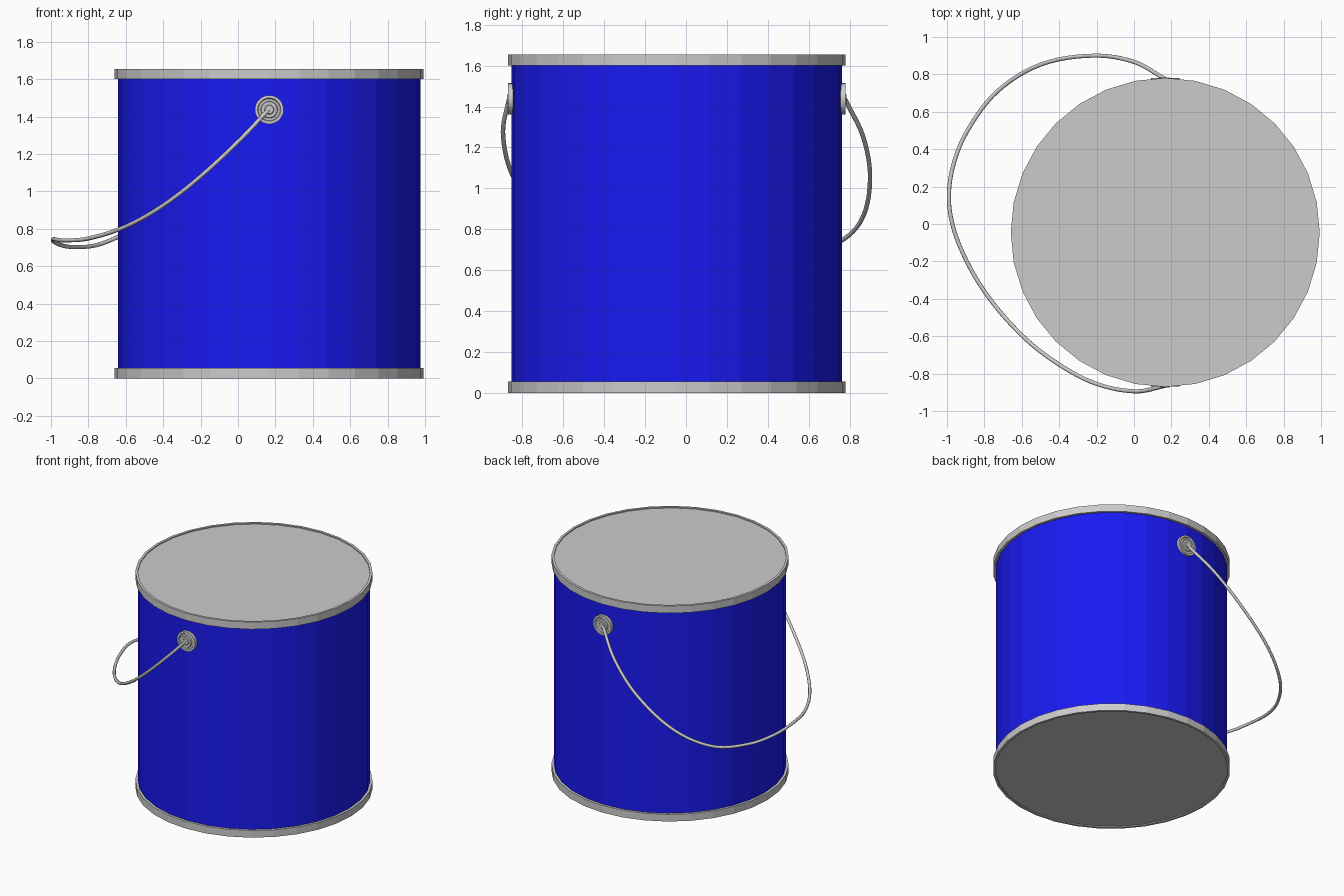
import bpy, bmesh
from math import sin, cos, pi
from mathutils import Matrix, Vector

if "Cube" in bpy.data.objects:
    bpy.data.objects.remove(bpy.data.objects["Cube"])

CX, CY = 0.167, -0.045      # axis of the can
H, R, RIM = 1.655, 0.808, 0.826
PIN_Z = 1.437

blue = bpy.data.materials.new("blue_paint")
blue.diffuse_color = (0.01, 0.01, 0.9, 1)
blue.use_nodes = True
blue.node_tree.nodes["Principled BSDF"].inputs["Base Color"].default_value = blue.diffuse_color


def lathe(name, profile, sides, matrix, closed=False, smooth=False):
    """Revolve (radius, height) points about z; radius 0 becomes a pole."""
    bm = bmesh.new()
    rings = []
    for r, z in profile:
        if r == 0:
            rings.append([bm.verts.new((0, 0, z))] * sides)
        else:
            rings.append([bm.verts.new((r * cos(2 * pi * i / sides), r * sin(2 * pi * i / sides), z))
                          for i in range(sides)])
    pairs = list(zip(rings, rings[1:]))
    if closed:
        pairs.append((rings[-1], rings[0]))
    for a, b in pairs:
        for i in range(sides):
            j = (i + 1) % sides
            quad = list(dict.fromkeys((a[i], a[j], b[j], b[i])))
            bm.faces.new(quad)
    bmesh.ops.recalc_face_normals(bm, faces=bm.faces)
    bm.transform(matrix)
    me = bpy.data.meshes.new(name)
    bm.to_mesh(me)
    bm.free()
    ob = bpy.data.objects.new(name, me)
    bpy.context.collection.objects.link(ob)
    if smooth:
        bpy.ops.object.select_all(action='DESELECT')
        bpy.context.view_layer.objects.active = ob
        ob.select_set(True)
        bpy.ops.object.shade_smooth_by_angle()
    return ob


# Blue wall with its end panels just inside the rims
base = Matrix.Translation((CX, CY, 0))
body = lathe("can_body", [(R, 0.03), (R, H - 0.03)], 32, base)
body.data.materials.append(blue)
lathe("lid", [(0, H - 0.008), (R + 0.006, H - 0.008)], 32, base)
bottom = lathe("bottom_panel", [(0, 0.008), (R + 0.006, 0.008)], 32, base)
bottom.data.flip_normals()

# Metal rims top and bottom
for name, z in (("bottom_rim", 0), ("top_rim", H - 0.055)):
    lathe(name, [(R, z), (RIM, z), (RIM, z + 0.055), (R, z + 0.055)], 32, base, closed=True)

# Handle bosses: stepped discs on front and back
boss = [(0, -0.02), (0.077, -0.02), (0.077, 0.017), (0.062, 0.017), (0.058, 0.010),
        (0.046, 0.010), (0.042, 0.017), (0.026, 0.017), (0.022, 0.021), (0, 0.021)]
for name, s in (("front_boss", -1), ("back_boss", 1)):
    m = Matrix.Translation((CX, CY + s * R, PIN_Z)) @ Matrix.Rotation(-s * pi / 2, 4, 'X')
    lathe(name, boss, 32, m, smooth=True)

# Wire handle swept along a smooth spline from front boss to back boss
path = [(0.167, -0.865, 1.44), (0.01, -0.895, 1.275), (-0.2, -0.855, 1.08), (-0.4, -0.752, 0.925),
        (-0.6, -0.595, 0.812), (-0.8, -0.36, 0.748), (-0.935, -0.11, 0.738), (-0.988, 0.1, 0.744),
        (-0.97, 0.3, 0.722), (-0.89, 0.5, 0.703), (-0.73, 0.71, 0.72), (-0.5, 0.852, 0.835),
        (-0.22, 0.9, 1.04), (0.0, 0.867, 1.25), (0.167, 0.775, 1.44)]
cu = bpy.data.curves.new("wire_handle", 'CURVE')
cu.dimensions = '3D'
cu.bevel_depth = 0.011
cu.bevel_resolution = 3
cu.resolution_u = 6
cu.use_fill_caps = True
sp = cu.splines.new('BEZIER')
sp.bezier_points.add(len(path) - 1)
pts = [Vector(p) for p in path]
for i, bp in enumerate(sp.bezier_points):
    a, b = pts[max(i - 1, 0)], pts[min(i + 1, len(pts) - 1)]
    t = (b - a).normalized()
    bp.handle_left_type = bp.handle_right_type = 'FREE'
    bp.co = pts[i]
    bp.handle_left = pts[i] - t * (pts[i] - a).length / 3
    bp.handle_right = pts[i] + t * (b - pts[i]).length / 3
bpy.context.collection.objects.link(bpy.data.objects.new("wire_handle", cu))
